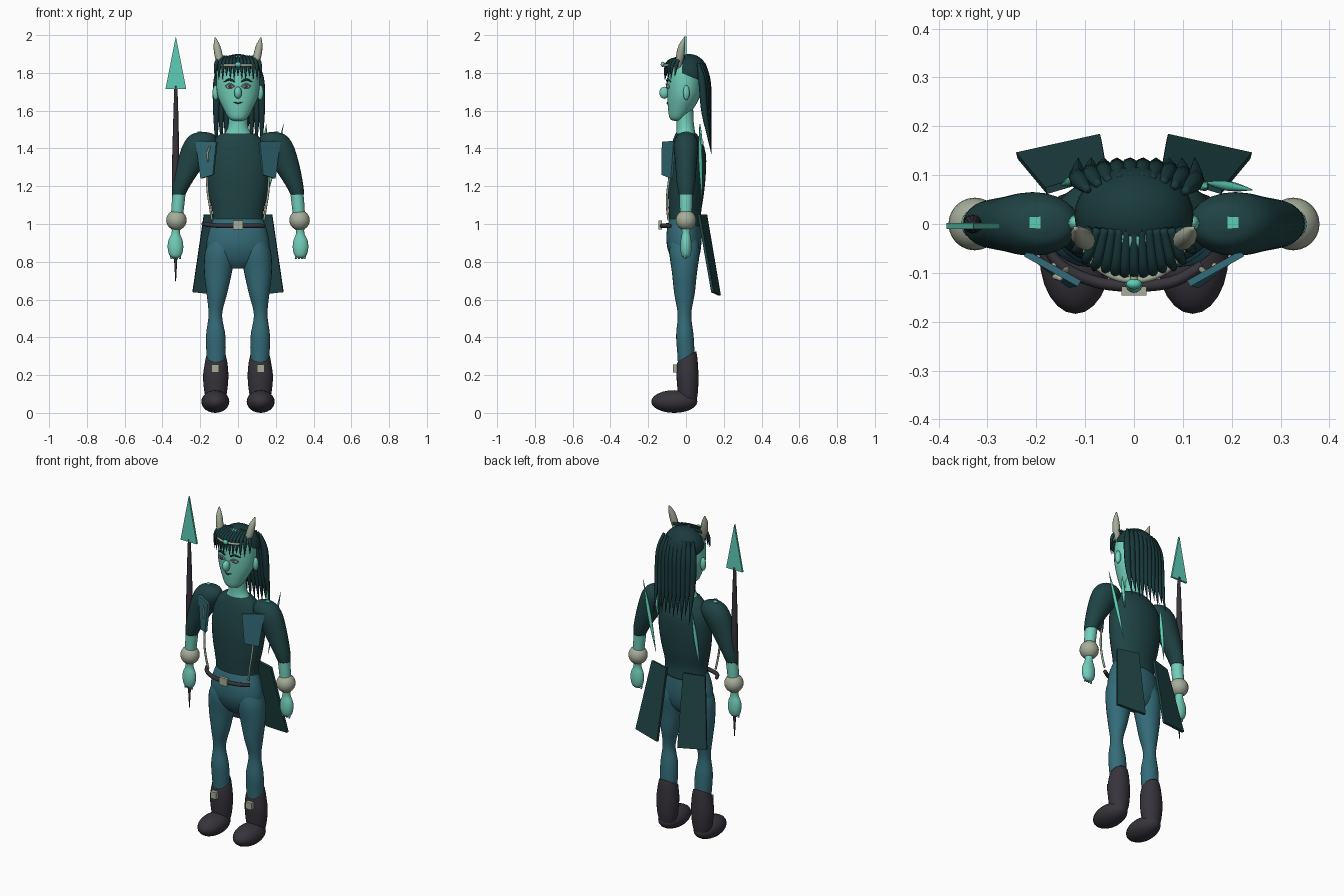
import bpy, bmesh, math
from mathutils import Vector, Matrix

cube = bpy.data.objects.get("Cube")
if cube:
    bpy.data.objects.remove(cube, do_unlink=True)


def material(name, r, g, b):
    m = bpy.data.materials.new(name)
    m.use_nodes = True
    m.diffuse_color = (r, g, b, 1)
    m.node_tree.nodes["Principled BSDF"].inputs["Base Color"].default_value = (r, g, b, 1)
    return m


SKIN = material("mint skin", .17, .62, .49)
BLADE = material("bright mint", .11, .62, .47)
DARK = material("dark teal cloth", .014, .056, .058)
HAIR = material("dark teal hair", .010, .042, .045)
BLUE = material("blue teal", .034, .15, .19)
LEATHER = material("charcoal leather", .038, .033, .043)
BONE = material("bone", .38, .42, .32)
IRIS = material("dull red", .16, .04, .06)


def finish(name, bm, mat, smooth=True):
    bmesh.ops.recalc_face_normals(bm, faces=bm.faces)
    me = bpy.data.meshes.new(name)
    bm.to_mesh(me)
    bm.free()
    me.materials.append(mat)
    for p in me.polygons:
        p.use_smooth = smooth
    ob = bpy.data.objects.new(name, me)
    bpy.context.scene.collection.objects.link(ob)
    return ob


def spline(keys, steps):
    """Smooth samples through the key rows."""
    rows = [Vector(k) for k in keys]
    out = []
    for i in range(len(rows) - 1):
        p1, p2 = rows[i], rows[i + 1]
        p0, p3 = rows[max(i - 1, 0)], rows[min(i + 2, len(rows) - 1)]
        for s in range(steps):
            t = s / steps
            out.append(p1 + (p2 - p0) * (t / 2) + (2 * p0 - 5 * p1 + 4 * p2 - p3) * (t * t / 2)
                       + (3 * p1 - p0 - 3 * p2 + p3) * (t ** 3 / 2))
    return out + [rows[-1]]


def skin_rings(name, rings, mat):
    bm = bmesh.new()
    loops = [[bm.verts.new(co) for co in ring] for ring in rings]
    for a, b in zip(loops, loops[1:]):
        for i in range(len(a)):
            j = (i + 1) % len(a)
            bm.faces.new((a[i], a[j], b[j], b[i]))
    bm.faces.new(loops[0])
    bm.faces.new(loops[-1])
    return finish(name, bm, mat)


def loft(name, keys, mat, segs=24, steps=5):
    """Level elliptical rings; each key is x, y, z, x radius, y radius."""
    angles = [math.tau * i / segs for i in range(segs)]
    return skin_rings(name, [[(x + rx * math.cos(a), y + ry * math.sin(a), z) for a in angles]
                             for x, y, z, rx, ry in spline(keys, steps)], mat)


def tube(name, keys, mat, segs=8, steps=5):
    """Round tube along a path; each key is x, y, z, radius."""
    rows = spline(keys, steps)
    rings = []
    for i, row in enumerate(rows):
        d = (rows[min(i + 1, len(rows) - 1)] - rows[max(i - 1, 0)]).to_3d()
        side = d.cross(Vector((.1, 1, .05))).normalized()
        up = side.cross(d).normalized()
        r = max(row[3], .0006)
        rings.append([row.to_3d() + side * r * math.cos(math.tau * k / segs)
                      + up * r * math.sin(math.tau * k / segs) for k in range(segs)])
    return skin_rings(name, rings, mat)


def ball(name, pos, size, mat, segs=24):
    bm = bmesh.new()
    bmesh.ops.create_uvsphere(bm, u_segments=segs, v_segments=segs // 2, radius=1,
                              matrix=Matrix.Translation(pos) @ Matrix.Diagonal((*size, 1)))
    return finish(name, bm, mat)


def box(name, pos, size, mat):
    bm = bmesh.new()
    bmesh.ops.create_cube(bm, size=1, matrix=Matrix.Translation(pos) @ Matrix.Diagonal((*size, 1)))
    return finish(name, bm, mat, False)


def panel(name, corners, thick, mat):
    bm = bmesh.new()
    bm.faces.new([bm.verts.new(c) for c in corners])
    ob = finish(name, bm, mat, False)
    mod = ob.modifiers.new("thickness", "SOLIDIFY")
    mod.thickness, mod.offset = thick, 0
    return ob


# Body
loft("tunic", [(0, 0, .99, .135, .085), (0, -.005, 1.06, .135, .085), (0, 0, 1.16, .155, .095),
               (0, .005, 1.27, .168, .1), (0, .01, 1.37, .16, .095), (0, .005, 1.44, .13, .075),
               (0, 0, 1.48, .09, .055)], DARK, 32)
loft("hips", [(0, -.005, 1.03, .13, .082), (0, -.01, .96, .155, .092), (0, -.01, .88, .165, .09),
              (0, -.005, .81, .13, .07), (0, 0, .765, .06, .04)], BLUE, 32)
loft("neck", [(0, 0, 1.46, .085, .055), (0, -.002, 1.5, .058, .048), (0, -.005, 1.55, .05, .045),
              (0, -.01, 1.62, .052, .048)], SKIN)
loft("head", [(0, -.045, 1.545, .015, .012), (0, -.045, 1.558, .046, .04), (0, -.028, 1.61, .078, .067),
              (0, -.012, 1.68, .108, .087), (0, -.008, 1.76, .115, .092), (0, -.005, 1.83, .105, .085),
              (0, 0, 1.88, .06, .05), (0, 0, 1.89, .01, .01)], SKIN, 32)

# Face
ball("nose", (0, -.115, 1.695), (.02, .026, .032), SKIN)
tube("mouth", [(-.022, -.094, 1.645, .002), (0, -.1, 1.64, .004), (.022, -.094, 1.645, .002)], HAIR)

# Hair cap, trimmed along a slanted hairline
cap = ball("hair_cap", (0, .018, 1.79), (.122, .1, .11), HAIR, 32)
bm = bmesh.new()
bm.from_mesh(cap.data)
bmesh.ops.bisect_plane(bm, geom=bm.verts[:] + bm.edges[:] + bm.faces[:], clear_inner=True,
                       plane_co=(0, 0, 1.79), plane_no=(0, .4, 1))
bm.to_mesh(cap.data)
bm.free()

# Long locks and fringe
for i in range(10):
    x = -.112 + i * .026
    bend = 1 - (x / .16) ** 2
    end = 1.37 + .045 * abs(math.sin(i * 1.7))
    tube(f"back_lock_{i}", [(x * .85, .045 + .05 * bend, 1.85, .008), (x, .065 + .048 * bend, 1.75, .019),
                            (x * 1.03, .085 + .035 * bend, 1.58, .016), (x * 1.02, .135, end, .001)], HAIR)
for i in range(13):
    x = -.12 + i * .02
    edge = math.sqrt(1 - (x / .135) ** 2)
    end = 1.785 - .022 * abs(math.sin(i * 2.1))
    tube(f"fringe_{i}", [(x * .75, -.01, 1.885, .009), (x * .92, -.075 * edge - .01, 1.862, .011),
                         (x, -.1 * edge - .008, 1.825, .008), (x * 1.02, -.1 * edge - .014, end, .001)], HAIR)

# Circlet
arc = [math.pi * (1.08 + .84 * i / 8) for i in range(9)]
tube("circlet", [(.108 * math.cos(a), -.015 + .1 * math.sin(a), 1.84, .007) for a in arc], BONE)
tube("circlet_stud", [(0, -.1, 1.845, .007), (0, -.128, 1.845, .008)], BONE)
ball("circlet_gem", (0, -.123, 1.845), (.016, .011, .014), BLADE)

# Belt
tube("belt", [(-.185, -.035, 1.0, .01), (-.15, -.085, .995, .012), (-.08, -.118, .99, .012),
              (0, -.127, .99, .012), (.08, -.118, .99, .012), (.14, -.085, .99, .011)], LEATHER)
box("buckle", (0, -.137, .995), (.052, .018, .046), BONE)

# Paired parts
for s, side in ((1, "left"), (-1, "right")):
    # Legs and boots
    loft(side + "_leg", [(s * .085, -.008, .93, .06, .07), (s * .095, -.008, .85, .08, .08),
                         (s * .106, -.008, .74, .073, .066), (s * .112, -.008, .63, .054, .054),
                         (s * .12, -.008, .52, .036, .036), (s * .118, -.006, .41, .051, .046),
                         (s * .116, 0, .3, .05, .045), (s * .116, 0, .2, .04, .04)], BLUE)
    boot = loft(side + "_boot", [(s * .118, .01, .04, .04, .04), (s * .118, .01, .1, .058, .052),
                                 (s * .118, .008, .19, .067, .058), (s * .116, .006, .26, .06, .055),
                                 (s * .116, .004, .295, .053, .05)], LEATHER)
    for v in boot.data.vertices:
        if v.co.z > .2:
            v.co.z += v.co.y * .6 * (v.co.z - .2) / .095
    ball(side + "_foot", (s * .12, -.062, .06), (.074, .122, .06), LEATHER)
    box(side + "_boot_plate", (s * .12, -.058, .235), (.04, .022, .042), BONE)

    # Arms, cuffs and hands
    loft(side + "_sleeve", [(s * .185, 0, 1.487, .015, .015), (s * .188, 0, 1.472, .062, .045),
                            (s * .203, 0, 1.42, .088, .065), (s * .25, 0, 1.32, .073, .057),
                            (s * .297, 0, 1.21, .048, .048), (s * .314, 0, 1.155, .036, .038)], DARK)
    loft(side + "_forearm", [(s * .31, 0, 1.18, .034, .036), (s * .317, 0, 1.11, .034, .034),
                             (s * .325, 0, 1.02, .03, .03), (s * .329, 0, .955, .022, .022),
                             (s * .331, 0, .91, .038, .028), (s * .331, 0, .87, .041, .03),
                             (s * .331, 0, .835, .032, .024), (s * .331, 0, .82, .015, .012)], SKIN)
    ball(side + "_cuff", (s * .326, 0, 1.02), (.054, .054, .054), BONE)
    for i in range(4):
        x = s * (.308 + i * .015)
        tube(f"{side}_finger_{i}", [(x, -.004, .86, .009), (x, -.006, .814, .005)], SKIN)
    box(side + "_shoulder_stud", (s * .203, .003, 1.483), (.024, .024, .012), BLADE)

    # Chest guards and cords
    panel(side + "_chest_guard", [(s * .112, -.122, 1.435), (s * .222, -.06, 1.44),
                                  (s * .195, -.075, 1.24), (s * .13, -.125, 1.26)], .014, BLUE)
    tube(side + "_cord", [(s * .165, -.085, 1.26, .006), (s * .16, -.098, 1.17, .006),
                          (s * .148, -.1, 1.09, .006), (s * .137, -.092, 1.02, .006)], BONE)

    # Coat tails
    panel(side + "_coat_tail", [(s * .18, .068, 1.05), (s * .055, .105, 1.05),
                                (s * .068, .178, .622), (s * .24, .14, .64)], .014, DARK)

    # Ears, eyes, brows and horns
    ball(side + "_ear", (s * .118, .002, 1.695), (.017, .017, .04), SKIN, 16)
    ball(side + "_eye", (s * .042, -.092, 1.728), (.023, .012, .012), BONE, 16)
    ball(side + "_iris", (s * .042, -.102, 1.728), (.008, .005, .008), IRIS, 12)
    tube(side + "_eyelid", [(s * .016, -.1, 1.727, .002), (s * .042, -.104, 1.742, .004),
                            (s * .068, -.09, 1.73, .002)], SKIN)
    tube(side + "_brow", [(s * .018, -.1, 1.753, .004), (s * .045, -.097, 1.765, .006),
                          (s * .075, -.08, 1.752, .002)], HAIR)
    tube(side + "_horn", [(s * .085, -.04, 1.825, .012), (s * .1, -.033, 1.88, .021),
                          (s * .112, -.022, 1.94, .018), (s * .121, -.008, 1.987, .003)], BONE, 12)

# Clasp on one chest guard
tube("guard_clasp", [(-.15, -.112, 1.41, .005), (-.162, -.108, 1.37, .006), (-.157, -.11, 1.33, .004)], BONE)

# Blades on the back
for name, top, low in (("left_back_blade", (.242, .07, 1.53), (.145, .085, 1.12)),
                       ("small_back_blade", (.15, .075, 1.53), (.135, .08, 1.33)),
                       ("right_back_blade", (-.105, .095, 1.44), (-.15, .08, 1.1))):
    a, b = Vector(top), Vector(low)
    mid = a.lerp(b, .5)
    tube(name, [(*a, .001), (*mid, .011), (*b, .001)], BLADE, 6)

# Spear
tube("spear_shaft", [(-.33, 0, .695, .002), (-.33, 0, .95, .015), (-.33, 0, 1.25, .02),
                     (-.329, -.002, 1.55, .014), (-.329, -.003, 1.73, .008)], LEATHER, 12)
panel("spear_head", [(-.384, -.004, 1.715), (-.274, -.004, 1.715), (-.329, -.004, 1.993)], .012, BLADE)
